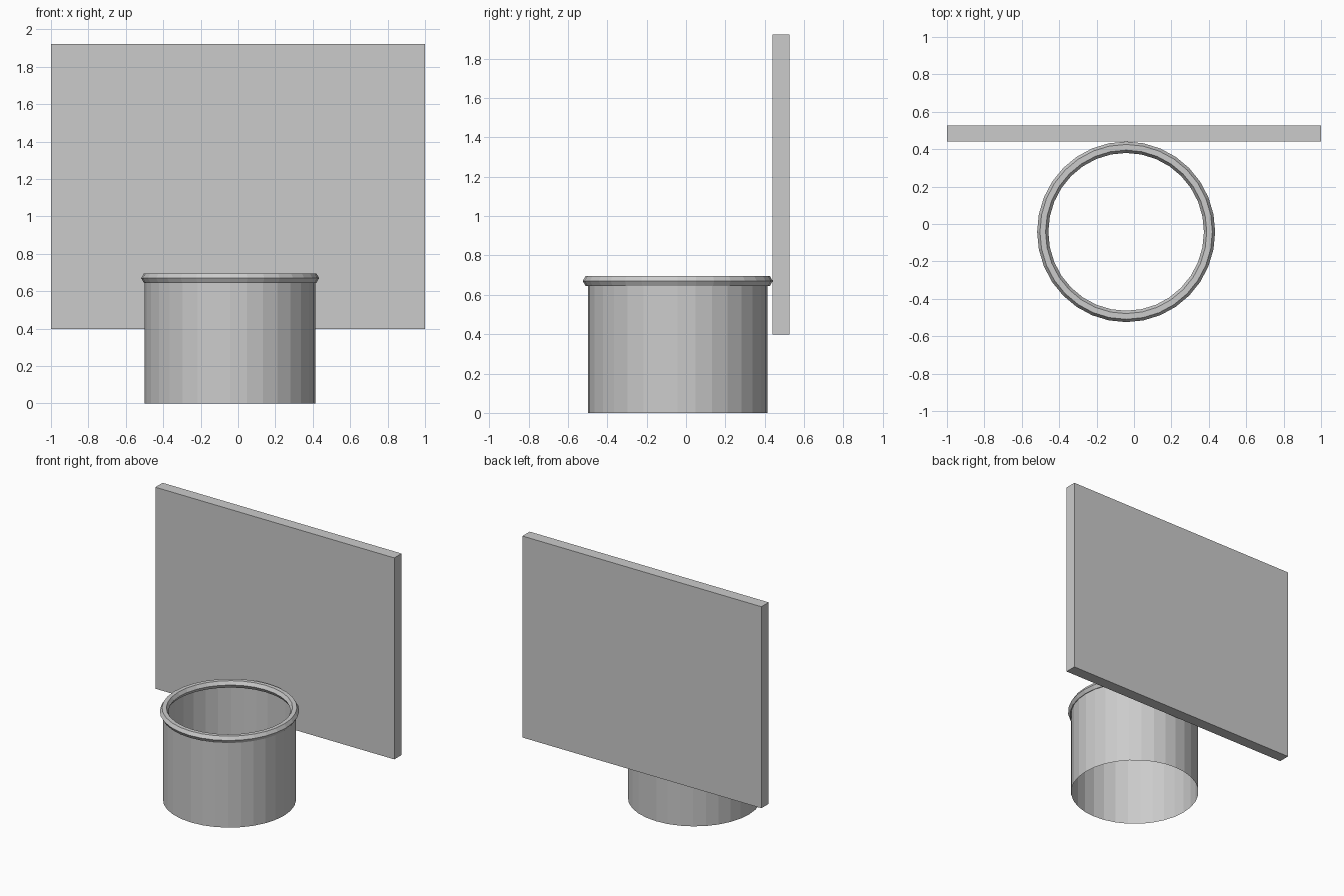
import bpy

if "Cube" in bpy.data.objects:
    bpy.data.objects.remove(bpy.data.objects["Cube"])

CX, CY = -0.042, -0.042

# Backboard: flat slab behind the hoop
bpy.ops.mesh.primitive_cube_add(size=1, location=(0, 0.4835, 1.16))
board = bpy.context.object
board.name = "backboard"
board.scale = (2.0, 0.087, 1.524)

# Rim: ring with a hexagonal section, slightly deeper than wide
bpy.ops.mesh.primitive_torus_add(
    major_segments=32, minor_segments=6,
    major_radius=0.446, minor_radius=0.03, location=(CX, CY, 0.67))
rim = bpy.context.object
rim.name = "hoop_rim"
rim.scale = (1.0, 1.014, 1.0)

# Net: open-ended tube hanging from the rim
TOP = 0.67
bpy.ops.mesh.primitive_cylinder_add(
    vertices=32, radius=0.457, depth=TOP, end_fill_type='NOTHING',
    location=(CX, CY, TOP / 2))
bpy.context.object.name = "hoop_net"
